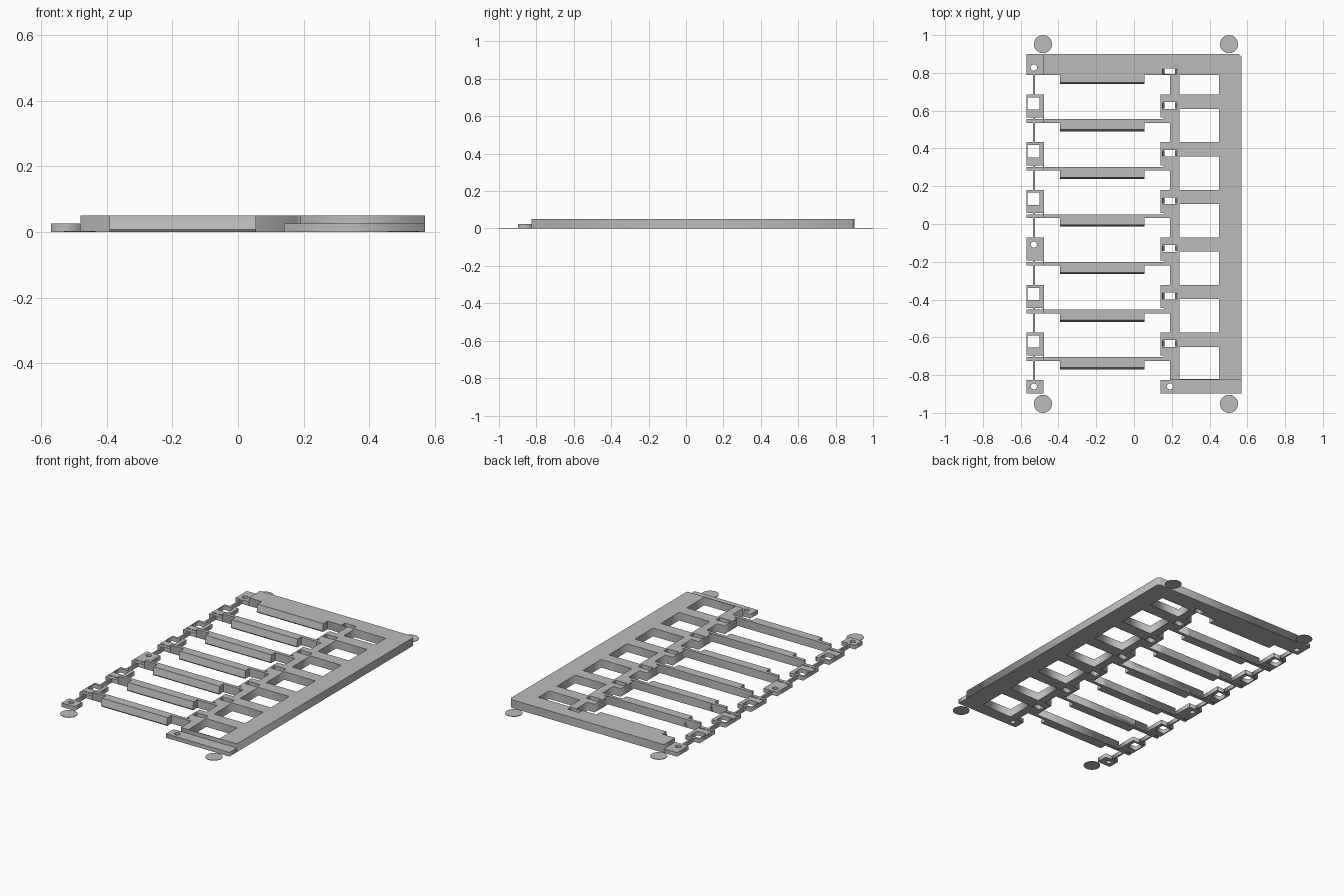
import bpy, math

if "Cube" in bpy.data.objects:
    bpy.data.objects.remove(bpy.data.objects["Cube"], do_unlink=True)

grey = bpy.data.materials.new("light_grey")
grey.use_nodes = True
colour = (0.5, 0.5, 0.5, 1)
grey.diffuse_color = colour
grey.node_tree.nodes["Principled BSDF"].inputs["Base Color"].default_value = colour

PITCH = 0.252
FULL, LOW = 0.05, 0.025


def rect(x0, x1, y0, y1):
    return [(x0, y0), (x1, y0), (x1, y1), (x0, y1)]


def circle(x, y, r, n=24):
    return [(x + r * math.cos(i * math.tau / n), y + r * math.sin(i * math.tau / n)) for i in range(n)]


def plate(name, outline, height, holes=()):
    """Flat plate standing on the ground, with through holes."""
    curve = bpy.data.curves.new(name, "CURVE")
    curve.dimensions = "2D"
    curve.fill_mode = "BOTH"
    curve.extrude = height / 2
    for loop in [outline, *holes]:
        s = curve.splines.new("POLY")
        s.points.add(len(loop) - 1)
        for p, (x, y) in zip(s.points, loop):
            p.co = (x, y, 0, 1)
        s.use_cyclic_u = True
    ob = bpy.data.objects.new(name, curve)
    ob.location.z = height / 2
    bpy.context.collection.objects.link(ob)
    bpy.ops.object.select_all(action="DESELECT")
    ob.select_set(True)
    bpy.context.view_layer.objects.active = ob
    bpy.ops.object.convert(target="MESH")
    ob = bpy.context.object
    ob.data.materials.clear()
    ob.data.materials.append(grey)
    return ob


def prism(name, profile, to_3d, start, end):
    """Profile swept straight between two positions."""
    n = len(profile)
    verts = [to_3d(a, b, t) for t in (start, end) for a, b in profile]
    faces = [[i, (i + 1) % n, n + (i + 1) % n, n + i] for i in range(n)]
    faces += [list(range(n))[::-1], list(range(n, 2 * n))]
    mesh = bpy.data.meshes.new(name)
    mesh.from_pydata(verts, [], faces)
    mesh.materials.append(grey)
    ob = bpy.data.objects.new(name, mesh)
    bpy.context.collection.objects.link(ob)
    return ob


rows = [0.685 - PITCH * i for i in range(6)]

# Main frame: back plate, side rail, inner spine with tabs, windows and slots
outline = [(0.19, -0.825), (0.57, -0.825), (0.57, 0.885), (0.555, 0.9), (-0.48, 0.9), (-0.48, 0.79), (0.19, 0.79)]
for y in rows:
    outline += [(0.19, y), (0.14, y), (0.14, y - 0.122), (0.19, y - 0.122)]
tops = [0.79] + [y - 0.075 for y in rows]
bottoms = rows + [-0.825 + 0.004]
windows = [rect(0.24, 0.45, b, t) for t, b in zip(tops, bottoms)]
slot_rows = [0.805] + [y - 0.058 for y in rows]
slots = [rect(0.15, 0.228, y - 0.018, y + 0.018) for y in slot_rows]
# the back slot meets the corner of the first window, so its edge stays just inside
slots[0] = rect(0.15, 0.228, 0.793, 0.823)
plate("main_frame", outline, FULL, windows + slots)

# Sloped cheeks inside each slot
for y in slot_rows:
    for x, d in ((0.15, 1), (0.228, -1)):
        prism("slot_cheek", [(x, 0), (x + d * 0.011, 0), (x, FULL)],
              lambda a, b, t: (a, t, b), y - 0.015, y + 0.015)

# Low bar at the front and low corner at the back
plate("front_bar", rect(0.14, 0.57, -0.897, -0.825), LOW, [circle(0.19, -0.86, 0.016)])
plate("back_corner", rect(-0.57, -0.48, 0.79, 0.9), LOW, [circle(-0.53, 0.828, 0.017)])
plate("front_tab", rect(-0.57, -0.48, -0.897, -0.825), LOW, [circle(-0.53, -0.86, 0.016)])

# Left chain of tabs: square windows, with one round hole
for i, y in enumerate(rows):
    hole = circle(-0.53, y - 0.038, 0.016) if i == 3 else rect(-0.563, -0.499, y - 0.08, y - 0.015)
    plate("side_tab", rect(-0.57, -0.48, y - 0.122, y), LOW, [hole])
    plate("side_tab_edge", rect(-0.482, -0.476, y - 0.132, y), LOW)

# Thin links between the tabs
ends = [0.79] + [y - 0.122 for y in rows]
for top, bottom in zip(ends, rows + [-0.825]):
    plate("chain_link", rect(-0.535, -0.525, bottom, top), LOW)

# Cross bars with a low left end
for y in rows:
    plate("cross_bar", rect(-0.48, 0.183, y - 0.15, y - 0.13), FULL)
    plate("bar_end", rect(-0.57, -0.48, y - 0.15, y - 0.13), LOW)
    plate("bar_joint", rect(0.16, 0.192, y - 0.15, y - 0.12), FULL)

# Slats with a leaning front face and an undercut foot
for back in [0.79] + [y - 0.13 for y in rows]:
    front = back - (0.05 if back == 0.79 else 0.065)
    prism("slat", [(back, 0), (back, FULL), (front + 0.009, FULL), (front + 0.008, 0.043),
                   (front, 0.007), (front + 0.005, 0)],
          lambda a, b, t: (t, a, b), -0.392, 0.055)

# Thin corner discs
for x in (-0.482, 0.503):
    for y in (-0.952, 0.952):
        plate("corner_disc", circle(x, y, 0.048, 32), 0.003)
